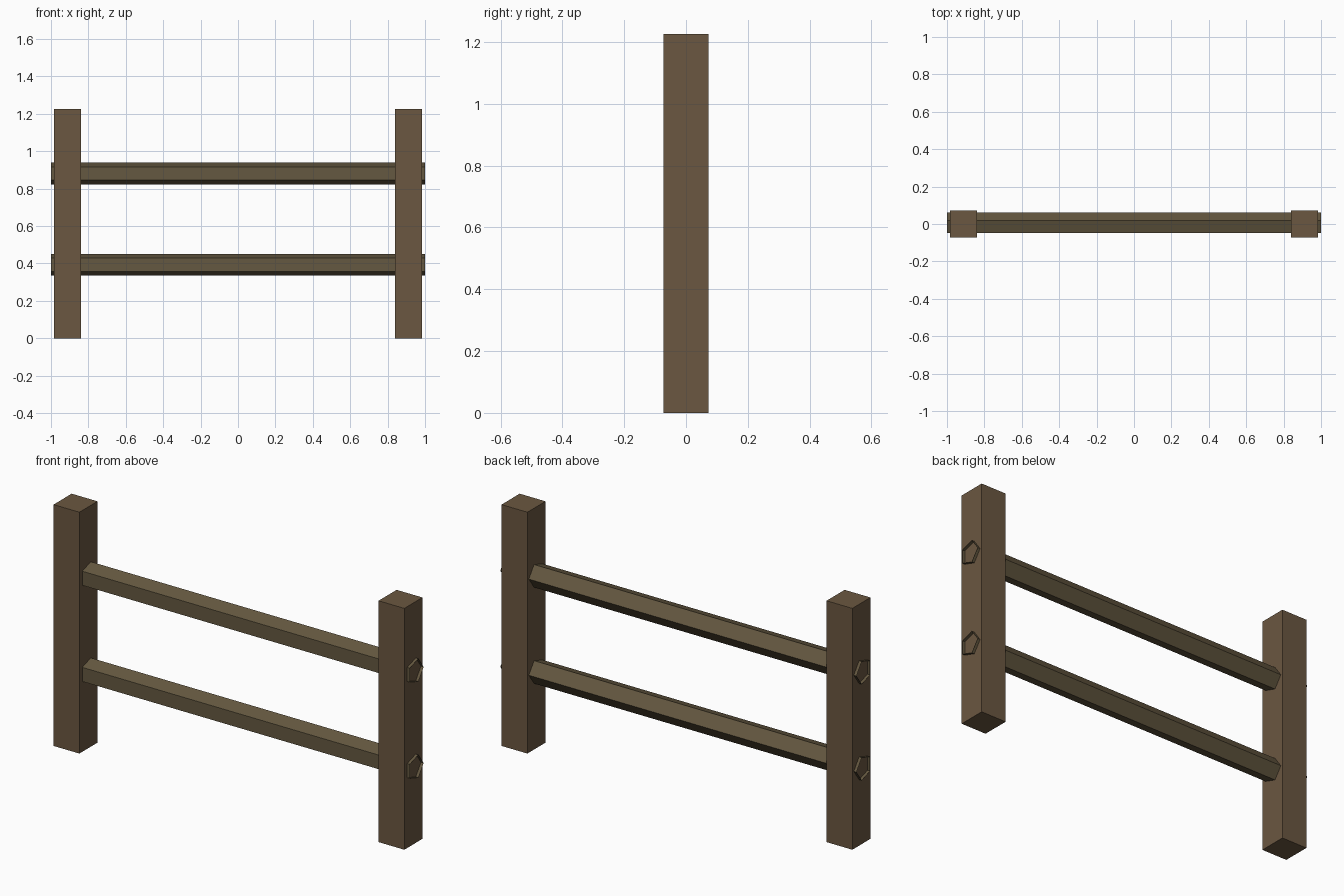
import bpy, bmesh, math

if "Cube" in bpy.data.objects:
    bpy.data.objects.remove(bpy.data.objects["Cube"])


def material(name, rgb):
    m = bpy.data.materials.new(name)
    m.diffuse_color = (*rgb, 1)
    m.use_nodes = True
    m.node_tree.nodes["Principled BSDF"].inputs["Base Color"].default_value = m.diffuse_color
    return m


def finish(name, bm, mat):
    bmesh.ops.recalc_face_normals(bm, faces=bm.faces)
    mesh = bpy.data.meshes.new(name)
    bm.to_mesh(mesh)
    bm.free()
    mesh.materials.append(mat)
    obj = bpy.data.objects.new(name, mesh)
    bpy.context.collection.objects.link(obj)
    return obj


post_wood = material("post_wood", (0.145, 0.095, 0.052))
rail_wood = material("rail_wood", (0.130, 0.098, 0.052))

POST_W, POST_H, POST_X = 0.145, 1.225, 0.9125
RAIL_R = 0.061

# Square upright posts
for side, x in (("left", -POST_X), ("right", POST_X)):
    bm = bmesh.new()
    bmesh.ops.create_cube(bm, size=1)
    bmesh.ops.scale(bm, vec=(POST_W, POST_W, POST_H), verts=bm.verts)
    finish(side + "_post", bm, post_wood).location = (x, 0, POST_H / 2)

# Five-sided open-ended rails, flat side to the front, running through the posts
for level, z in (("lower", 0.393), ("upper", 0.881)):
    bm = bmesh.new()
    rings = []
    for x in (-1, 1):
        rings.append([bm.verts.new((x, RAIL_R * math.cos(math.tau * i / 5),
                                    RAIL_R * math.sin(math.tau * i / 5)))
                      for i in range(5)])
    a, b = rings
    for i in range(5):
        j = (i + 1) % 5
        bm.faces.new((a[i], a[j], b[j], b[i]))
    finish(level + "_rail", bm, rail_wood).location = (0, 0, z)
